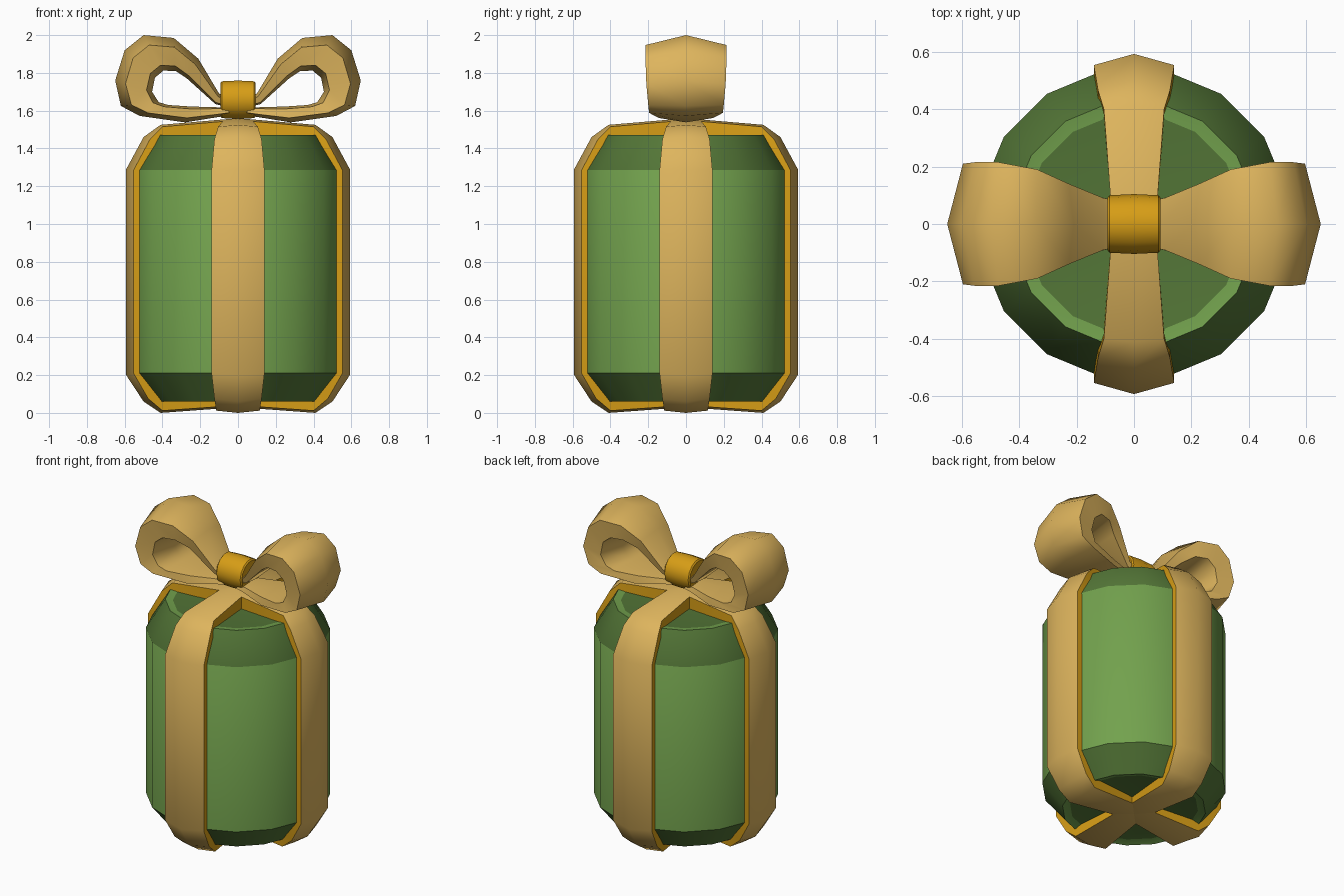
import bpy, bmesh, math
from mathutils import Matrix

if "Cube" in bpy.data.objects:
    bpy.data.objects.remove(bpy.data.objects["Cube"])


def material(name, rgb):
    m = bpy.data.materials.new(name)
    m.diffuse_color = (*rgb, 1)
    m.use_nodes = True
    m.node_tree.nodes["Principled BSDF"].inputs["Base Color"].default_value = m.diffuse_color
    return m


GREEN = material("green", (0.17, 0.36, 0.075))
DARK_GREEN = material("dark green", (0.087, 0.18, 0.038))
TAN = material("pale gold ribbon", (0.73, 0.46, 0.11))
GOLD = material("deep gold", (0.68, 0.34, 0.008))


def finish(name, bm, mats, angle=35):
    bmesh.ops.remove_doubles(bm, verts=bm.verts, dist=1e-5)
    bmesh.ops.recalc_face_normals(bm, faces=bm.faces)
    me = bpy.data.meshes.new(name)
    bm.to_mesh(me)
    bm.free()
    for m in mats:
        me.materials.append(m)
    me.shade_smooth()
    me.set_sharp_from_angle(angle=math.radians(angle))
    ob = bpy.data.objects.new(name, me)
    bpy.context.collection.objects.link(ob)
    return ob


def loft(bm, rings, mat_of=lambda ring, side: 0, caps=True):
    """Skin closed rings of points; mat_of picks the material slot."""
    vs = [[bm.verts.new(p) for p in r] for r in rings]
    n = len(vs[0])
    for i in range(len(vs) - 1):
        for j in range(n):
            k = (j + 1) % n
            f = bm.faces.new((vs[i][j], vs[i][k], vs[i + 1][k], vs[i + 1][j]))
            f.material_index = mat_of(i, j)
    if caps:
        for ring, i in ((vs[0], -1), (vs[-1], len(vs) - 1)):
            bm.faces.new(ring).material_index = mat_of(i, 0)


# Box body: 16-sided drum, bands alternate between the two greens
profile = [(0.38, 0.075), (0.425, 0.06), (0.545, 0.21),
           (0.545, 1.285), (0.43, 1.472), (0.385, 1.465)]
bm = bmesh.new()
rings = []
for r, z in profile:
    angles = [math.tau * (j + 0.5) / 16 for j in range(16)]
    rings.append([(r * math.cos(a), r * math.sin(a), z) for a in angles])
loft(bm, rings, lambda i, j: 0 if i in (0, 2, 4) else 1)
finish("box_body", bm, [GREEN, DARK_GREEN])

# Ribbon straps: crown (r, z), edge (r, z), inner (r, z), half width
strap = [
    (0.00, 0.030, 0.00, 0.040, 0.00, 0.10, 0.080),
    (0.41, 0.000, 0.40, 0.012, 0.38, 0.09, 0.115),
    (0.50, 0.060, 0.475, 0.075, 0.43, 0.11, 0.125),
    (0.592, 0.20, 0.553, 0.21, 0.49, 0.22, 0.140),
    (0.592, 1.29, 0.553, 1.285, 0.49, 1.27, 0.140),
    (0.50, 1.46, 0.465, 1.450, 0.42, 1.40, 0.125),
    (0.41, 1.525, 0.40, 1.515, 0.37, 1.43, 0.105),
    (0.00, 1.560, 0.00, 1.550, 0.00, 1.43, 0.075),
]
for n, side in enumerate(("right", "back", "left", "front")):
    bm = bmesh.new()
    loft(bm, [[(ri, -w, zi), (re, -w, ze), (rc, 0, zc), (re, w, ze), (ri, w, zi)]
              for rc, zc, re, ze, ri, zi, w in strap],
         lambda i, j: 0 if j in (1, 2) else 1, caps=False)
    bm.transform(Matrix.Rotation(n * math.pi / 2, 4, "Z"))
    finish(side + "_strap", bm, [TAN, GOLD], 50)

# Bow loops: outer (x, z), inner (x, z), half width
loop = [
    (0.04, 1.66, 0.06, 1.62, 0.085),
    (0.10, 1.69, 0.12, 1.635, 0.09),
    (0.21, 1.875, 0.27, 1.77, 0.14),
    (0.34, 1.985, 0.33, 1.81, 0.19),
    (0.50, 2.00, 0.395, 1.812, 0.215),
    (0.60, 1.92, 0.44, 1.775, 0.215),
    (0.65, 1.76, 0.455, 1.70, 0.21),
    (0.62, 1.625, 0.42, 1.645, 0.20),
    (0.52, 1.572, 0.37, 1.63, 0.195),
    (0.28, 1.538, 0.25, 1.622, 0.145),
    (0.10, 1.567, 0.11, 1.618, 0.09),
    (0.04, 1.58, 0.06, 1.615, 0.085),
]


def bow_ring(s, xo, zo, xi, zi, w):
    def at(t, y):
        return (s * (xo + (xi - xo) * t), y, zo + (zi - zo) * t)
    return [at(0, 0), at(0.28, w), at(0.85, 0.9 * w),
            at(1, 0), at(0.85, -0.9 * w), at(0.28, -w)]


for s, side in ((1, "right"), (-1, "left")):
    bm = bmesh.new()
    loft(bm, [bow_ring(s, *row) for row in loop])
    finish(side + "_bow_loop", bm, [TAN], 50)

# Knot: short rounded drum lying along x
bm = bmesh.new()
rings = []
for x, r in ((-0.092, 0.092), (-0.085, 0.10), (0, 0.104), (0.085, 0.10), (0.092, 0.092)):
    rings.append([(x, r * math.cos(math.tau * j / 14), 1.658 + r * math.sin(math.tau * j / 14))
                  for j in range(14)])
loft(bm, rings)
finish("bow_knot", bm, [GOLD])
